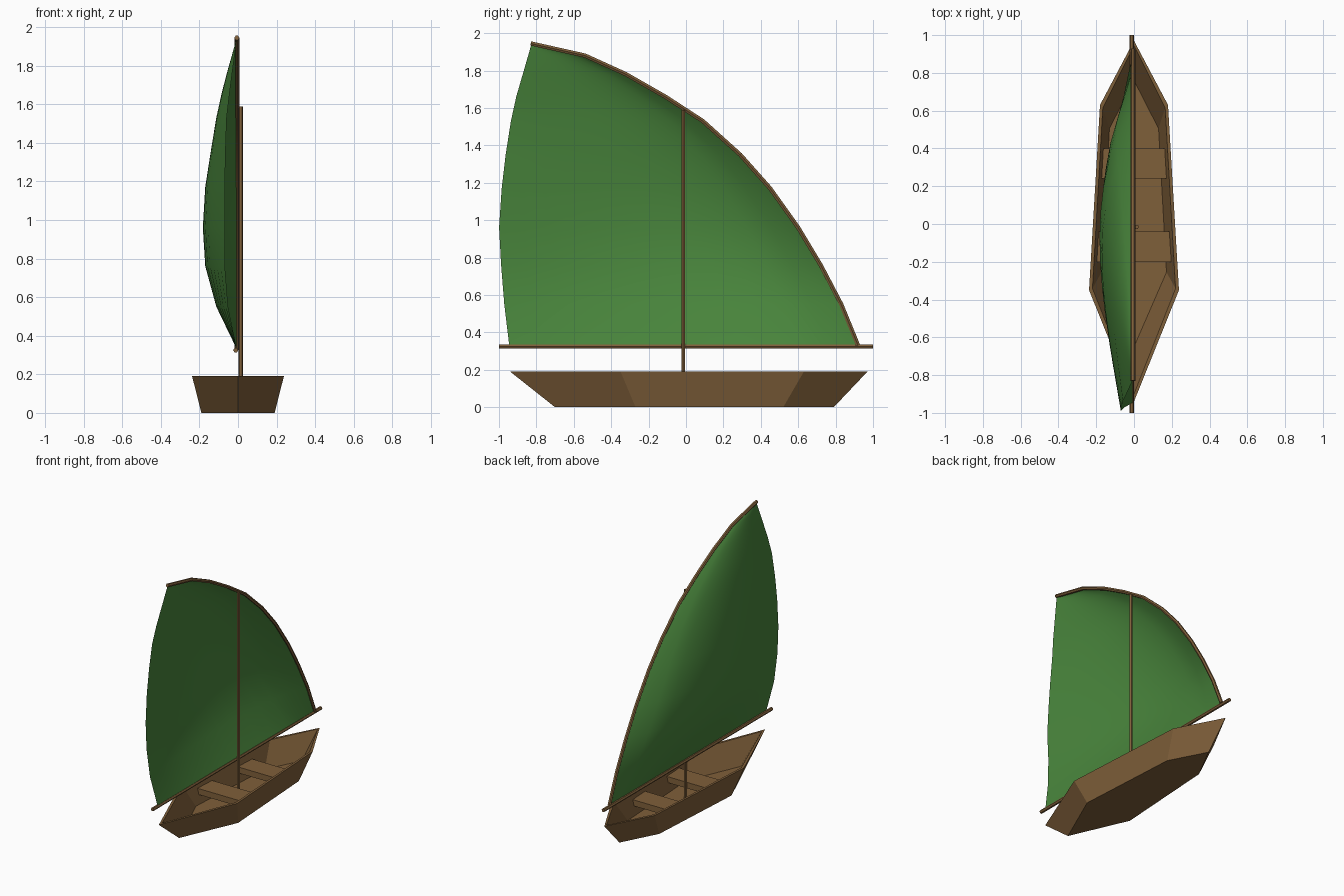
import bpy, math

if "Cube" in bpy.data.objects:
    bpy.data.objects.remove(bpy.data.objects["Cube"])


def material(name, rgb):
    m = bpy.data.materials.new(name)
    m.diffuse_color = (*rgb, 1)
    m.use_nodes = True
    m.node_tree.nodes["Principled BSDF"].inputs["Base Color"].default_value = m.diffuse_color
    return m


WOOD = material("brown wood", (0.212, 0.115, 0.042))
CLOTH = material("green cloth", (0.066, 0.235, 0.045))


def mesh_object(name, verts, faces, mat):
    me = bpy.data.meshes.new(name)
    me.from_pydata(verts, [], faces)
    me.materials.append(mat)
    ob = bpy.data.objects.new(name, me)
    bpy.context.collection.objects.link(ob)
    return ob


def pole(name, points, radius):
    """Round pole along a path of points, turned into a mesh."""
    cu = bpy.data.curves.new(name, 'CURVE')
    cu.dimensions = '3D'
    cu.bevel_depth = radius
    cu.bevel_resolution = 1
    cu.use_fill_caps = True
    sp = cu.splines.new('POLY')
    sp.points.add(len(points) - 1)
    for p, co in zip(sp.points, points):
        p.co = (*co, 1)
    cu.materials.append(WOOD)
    ob = bpy.data.objects.new(name, cu)
    bpy.context.collection.objects.link(ob)
    select(ob)
    bpy.ops.object.convert(target='MESH')
    bpy.ops.object.shade_smooth_by_angle(angle=math.radians(50))


def select(ob):
    bpy.ops.object.select_all(action='DESELECT')
    ob.select_set(True)
    bpy.context.view_layer.objects.active = ob


def lerp(table, x):
    """Piecewise linear lookup in a list of (x, value)."""
    for (a, va), (b, vb) in zip(table, table[1:]):
        if x <= b:
            return va + (vb - va) * (x - a) / (b - a)
    return table[-1][1]


# Hull: four six-point rings, from underside up the outside and down the inside
def ring(bow, fore, mid, stern, z):
    return [(0, bow, z), (-fore[0], fore[1], z), (-mid[0], mid[1], z),
            (0, stern, z), (mid[0], mid[1], z), (fore[0], fore[1], z)]


rings = [ring(0.79, (0.142, 0.52), (0.19, -0.27), -0.70, 0.0),
         ring(0.97, (0.18, 0.63), (0.238, -0.35), -0.94, 0.19),
         ring(0.945, (0.165, 0.615), (0.22, -0.342), -0.90, 0.19),
         ring(0.76, (0.13, 0.505), (0.172, -0.255), -0.65, 0.022)]
faces = [tuple(reversed(range(6))), tuple(range(18, 24))]
for r in range(3):
    for i in range(6):
        j = (i + 1) % 6
        faces.append((r * 6 + i, r * 6 + j, r * 6 + 6 + j, r * 6 + 6 + i))
mesh_object("hull", [v for r in rings for v in r], faces, WOOD)


# Seats: planks tapered to follow the hull sides
def seat(name, y0, w0, y1, w1, top=0.13, bottom=0.085, taper=0.012):
    verts = []
    for z, t in ((bottom, taper), (top, 0)):
        verts += [(-w0 + t, y0, z), (w0 - t, y0, z),
                  (w1 - t, y1, z), (-w1 + t, y1, z)]
    mesh_object(name, verts, [(3, 2, 1, 0), (4, 5, 6, 7), (0, 1, 5, 4),
                              (1, 2, 6, 5), (2, 3, 7, 6), (3, 0, 4, 7)], WOOD)


seat("middle_seat", -0.20, 0.197, -0.04, 0.187)
seat("forward_seat", 0.24, 0.174, 0.40, 0.165)

# Mast, boom and curved yard
YARD = [(0.92, 0.33), (0.83, 0.55), (0.72, 0.76), (0.60, 0.96), (0.45, 1.17),
        (0.29, 1.35), (0.09, 1.53), (-0.11, 1.66), (-0.32, 1.78),
        (-0.54, 1.88), (-0.83, 1.945)]
pole("mast", [(0.014, -0.015, 0.015), (0.014, -0.015, 1.59)], 0.012)
pole("boom", [(-0.012, -1, 0.325), (-0.012, 1, 0.325)], 0.013)
pole("curved_yard", [(-0.006, y, z) for y, z in YARD], 0.013)

# Sail: rows between yard and free edge, bellied towards -x
EDGE = [(0.33, -0.945), (0.62, -0.98), (0.95, -1.0), (1.25, -0.98),
        (1.6, -0.925), (1.945, -0.825)]
EDGE_BELLY = [(0.33, 0), (0.63, 0.062), (1.25, 0.062), (1.55, 0.052), (1.945, 0)]
BELLY = [(0.33, 0), (0.55, 0.088), (0.7, 0.135), (0.95, 0.152), (1.1, 0.15),
         (1.6, 0.075), (1.75, 0.045), (1.945, 0)]
N = 12
verts, faces = [], []
for y0, z in YARD:
    y0 -= 0.01 * (z < 1.9)
    for i in range(N + 1):
        s = i / N
        x = -0.006 - lerp(BELLY, z) * math.sin(math.pi * s ** 0.7) - lerp(EDGE_BELLY, z) * s
        verts.append((x, y0 + (lerp(EDGE, z) - y0) * s, z))
for r in range(len(YARD) - 1):
    for i in range(N):
        a = r * (N + 1) + i
        faces.append((a, a + 1, a + N + 2, a + N + 1))
sail = mesh_object("sail", verts, faces, CLOTH)
select(sail)
bpy.ops.object.shade_smooth_by_angle(angle=math.radians(60))
